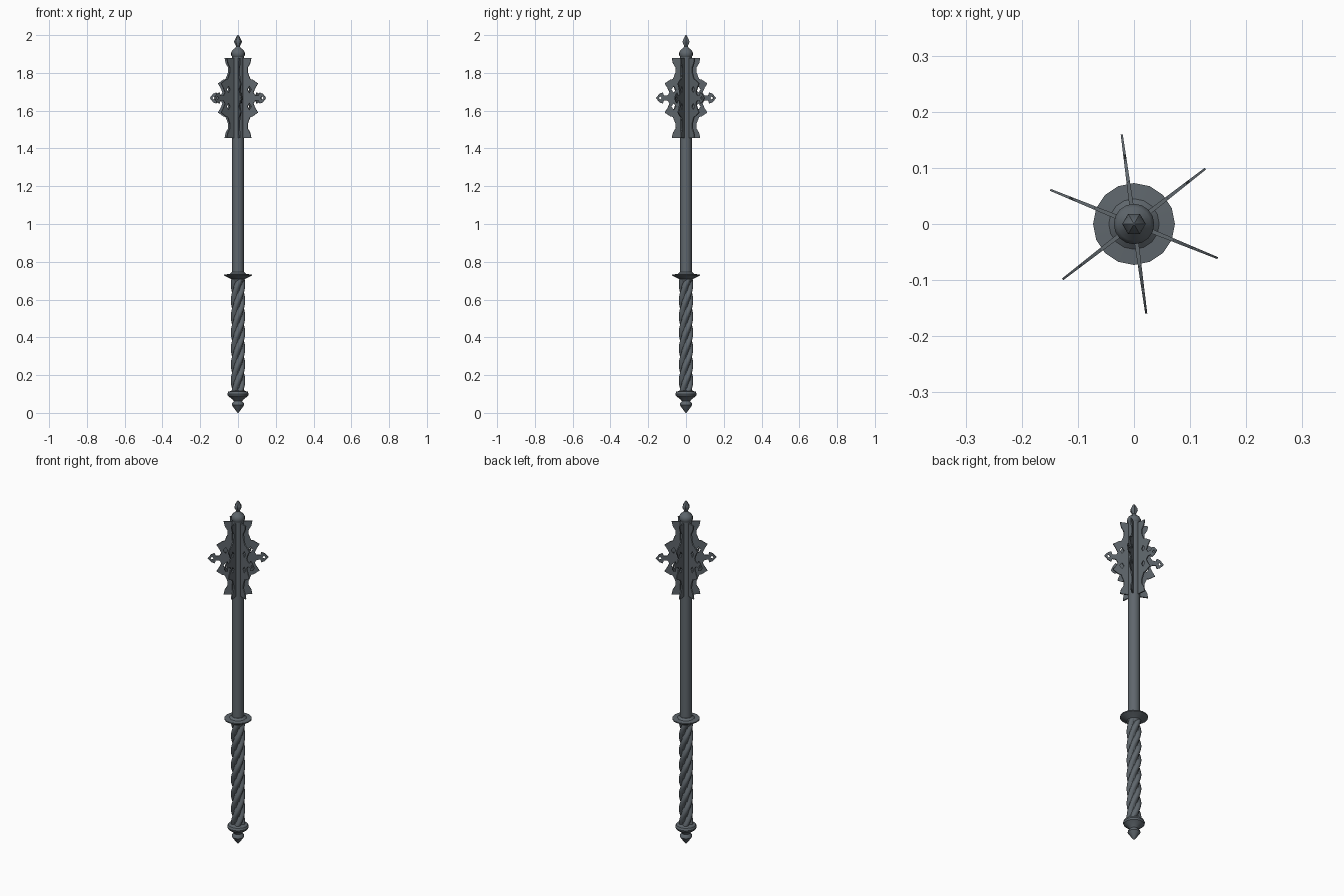
import bpy, bmesh, math
from math import sin, cos, pi, radians

cube = bpy.data.objects.get("Cube")
if cube:
    bpy.data.objects.remove(cube)

steel = bpy.data.materials.new("dark_steel")
steel.use_nodes = True
COLOUR = (0.115, 0.135, 0.152, 1)
steel.diffuse_color = COLOUR
bsdf = steel.node_tree.nodes["Principled BSDF"]
bsdf.inputs["Base Color"].default_value = COLOUR


def finish(obj, angle=35):
    obj.data.materials.clear()
    obj.data.materials.append(steel)
    bpy.ops.object.select_all(action="DESELECT")
    obj.select_set(True)
    bpy.context.view_layer.objects.active = obj
    bpy.ops.object.shade_smooth_by_angle(angle=radians(angle))


def loft(name, rings, sides, radius_at):
    """Skin a stack of rings; radius_at(ring, angle) gives (radius, z)."""
    bm = bmesh.new()
    loops = []
    for ring in rings:
        loop = []
        for i in range(sides):
            a = 2 * pi * i / sides
            r, z = radius_at(ring, a)
            loop.append(bm.verts.new((r * cos(a), r * sin(a), z)))
        loops.append(loop)
    for low, high in zip(loops, loops[1:]):
        for i in range(sides):
            j = (i + 1) % sides
            bm.faces.new((low[i], low[j], high[j], high[i]))
    bm.faces.new(loops[0][::-1])
    bm.faces.new(loops[-1])
    mesh = bpy.data.meshes.new(name)
    bm.to_mesh(mesh)
    bm.free()
    obj = bpy.data.objects.new(name, mesh)
    bpy.context.collection.objects.link(obj)
    finish(obj)
    return obj


def lathe(name, profile, sides):
    return loft(name, profile, sides, lambda p, a: p)


# Turned parts, from the bottom up
lathe("pommel", [(0.002, 0), (0.012, 0.012), (0.033, 0.042), (0.032, 0.05),
                 (0.022, 0.062), (0.03, 0.072), (0.054, 0.09), (0.057, 0.1),
                 (0.052, 0.112), (0.03, 0.118)], 16)
lathe("hand_guard", [(0.03, 0.695), (0.036, 0.708), (0.05, 0.716), (0.073, 0.727),
                     (0.073, 0.733), (0.045, 0.735), (0.033, 0.745)], 16)
lathe("shaft", [(0.031, 0.72), (0.031, 1.89)], 16)
lathe("head_collar", [(0.031, 1.885), (0.036, 1.893), (0.036, 1.908), (0.03, 1.92),
                      (0.015, 1.932), (0.011, 1.94)], 16)
lathe("finial", [(0.011, 1.932), (0.012, 1.945), (0.021, 1.962), (0.019, 1.972),
                 (0.008, 1.993), (0.002, 2.0)], 6)

# Rope-twist grip with four strands
STRANDS, PITCH = 4, 0.34
levels = [0.11 + 0.595 * i / 70 for i in range(71)]
loft("twisted_grip", levels, 48,
     lambda z, a: (0.024 + 0.014 * abs(cos(STRANDS / 2 * (a - 2 * pi * z / PITCH))), z))

# Flange outline: upper half as (radius, height from the middle), mirrored down
MID = 1.667
upper = [(0.025, 0.213), (0.076, 0.213), (0.07, 0.185), (0.055, 0.16), (0.056, 0.135),
         (0.07, 0.1), (0.082, 0.098), (0.114, 0.077), (0.1, 0.055), (0.088, 0.03),
         (0.098, 0.014), (0.118, 0.013), (0.124, 0.03), (0.142, 0.022)]
outline = upper + [(0.161, 0)] + [(r, -h) for r, h in reversed(upper)]


def hole(r, h, w, t):
    return [(r - w, h), (r, h + t), (r + w, h), (r, h - t)]


shapes = [outline, hole(0.066, 0.045, 0.012, 0.018), hole(0.066, -0.045, 0.012, 0.018),
          hole(0.138, 0, 0.009, 0.009)]


def flange(name, angle):
    curve = bpy.data.curves.new(name, "CURVE")
    curve.dimensions = "2D"
    curve.fill_mode = "BOTH"
    curve.extrude = 0.004
    for points in shapes:
        spline = curve.splines.new("POLY")
        spline.points.add(len(points) - 1)
        for p, (r, h) in zip(spline.points, points):
            p.co = (r, h, 0, 1)
        spline.use_cyclic_u = True
    obj = bpy.data.objects.new(name, curve)
    bpy.context.collection.objects.link(obj)
    bpy.ops.object.select_all(action="DESELECT")
    obj.select_set(True)
    bpy.context.view_layer.objects.active = obj
    bpy.ops.object.convert(target="MESH")
    obj = bpy.context.object
    # Thin the blade towards its outer edge
    for v in obj.data.vertices:
        v.co.z *= 1.1 - 4 * v.co.x
    obj.location.z = MID
    obj.rotation_euler = (pi / 2, 0, angle)
    finish(obj, 30)


for k in range(6):
    flange(f"flange_{k + 1}", radians(37.8 + 60 * k))
